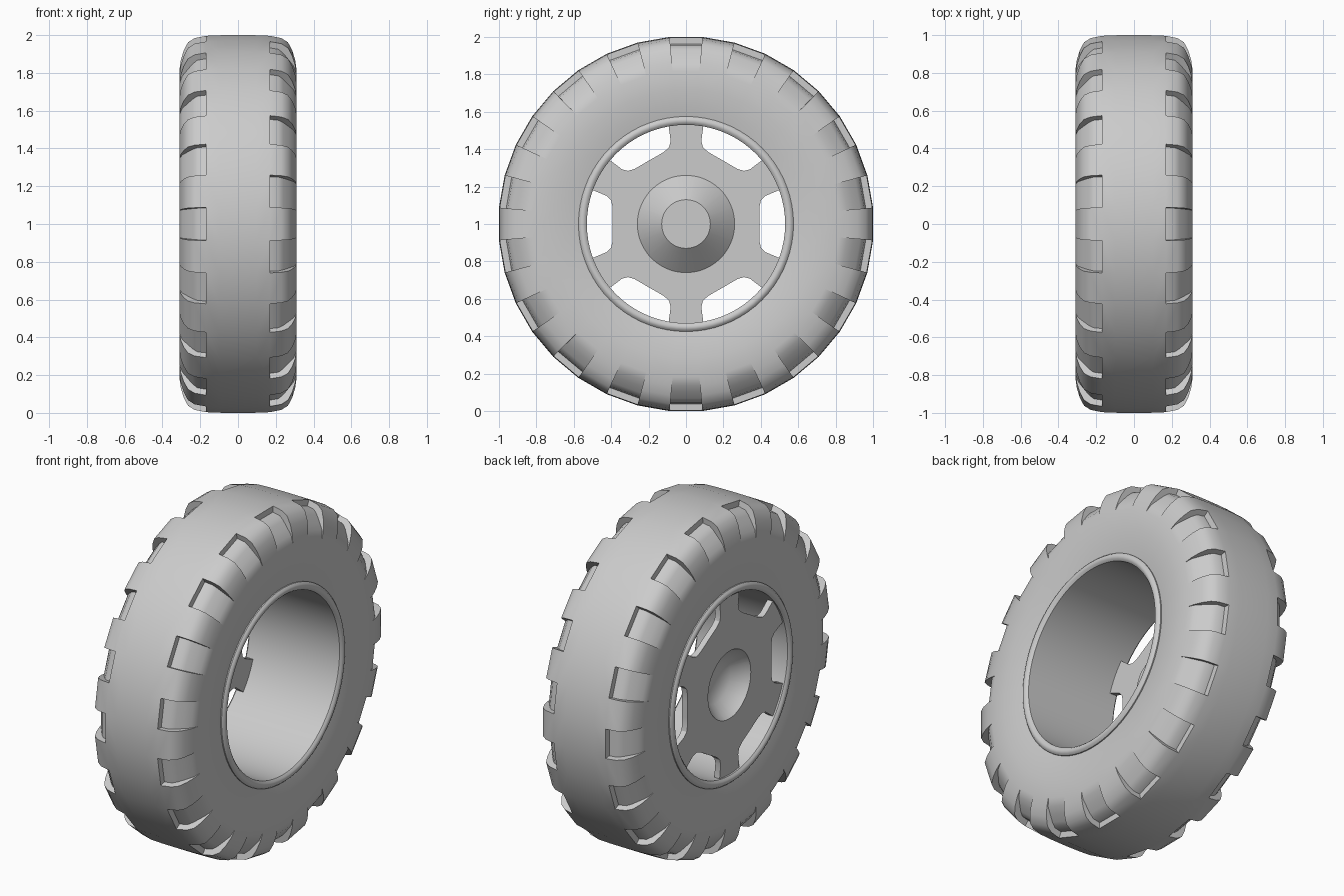
import bpy, bmesh, math

cube = bpy.data.objects.get("Cube")
if cube:
    bpy.data.objects.remove(cube)

grey = bpy.data.materials.new("plain_grey")
grey.use_nodes = True
COLOUR = (0.6, 0.6, 0.6, 1)
grey.diffuse_color = COLOUR
grey.node_tree.nodes["Principled BSDF"].inputs["Base Color"].default_value = COLOUR


def polar(x, r, deg):
    """Point around the axle, with angle measured upward from the front."""
    a = math.radians(deg)
    return (x, -r * math.cos(a), 1 + r * math.sin(a))


def finish(name, bm, angle):
    bmesh.ops.remove_doubles(bm, verts=bm.verts, dist=0.0001)
    bmesh.ops.recalc_face_normals(bm, faces=bm.faces)
    mesh = bpy.data.meshes.new(name)
    bm.to_mesh(mesh)
    bm.free()
    mesh.materials.append(grey)
    obj = bpy.data.objects.new(name, mesh)
    bpy.context.collection.objects.link(obj)
    bpy.ops.object.select_all(action='DESELECT')
    obj.select_set(True)
    bpy.context.view_layer.objects.active = obj
    bpy.ops.object.shade_smooth_by_angle(angle=math.radians(angle))


def quad(bm, points):
    unique = list(dict.fromkeys(points))
    if len(unique) > 2:
        bm.faces.new([bm.verts.new(p) for p in unique])


def strip(bm, profile, a, b):
    """Sweep a profile of (x, radius) from angle a to angle b."""
    for p, q in zip(profile, profile[1:]):
        quad(bm, [polar(*p, a), polar(*q, a), polar(*q, b), polar(*p, b)])


def mirrored(profile, side):
    return [(side * x, r) for x, r in profile]


# Tyre: half cross-section, and the sunken floor of a shoulder notch
crown = [(0, 1.004), (0.1, 1.003), (0.17, 1.0)]
shoulder = [(0.17, 1.0), (0.23, 0.988), (0.265, 0.965), (0.288, 0.92), (0.303, 0.87), (0.31, 0.82)]
floor = [(0.17, 0.965), (0.215, 0.957), (0.24, 0.935), (0.268, 0.9), (0.295, 0.865), (0.31, 0.82)]
sidewall = [(0.31, 0.82), (0.309, 0.72), (0.3, 0.63), (0.285, 0.56), (0, 0.56)]

bm = bmesh.new()
for i in range(36):
    a, b = i * 10 - 5, i * 10 + 5
    for side in (-1, 1):
        notched = (i % 2 == 0) == (side == -1)
        middle = [shoulder[0]] + floor if notched else shoulder
        for part in (crown, middle, sidewall):
            strip(bm, mirrored(part, side), a, b)
        # Notch walls, one on every step between plain and sunken shoulder
        s, f = mirrored(shoulder, side), mirrored(floor, side)
        for k in range(len(s) - 1):
            quad(bm, [polar(*p, a) for p in (s[k], s[k + 1], f[k + 1], f[k])])
finish("tyre", bm, 40)

# Rim barrel with a rounded bead on both edges
bead = [(0.27, 0.575), (0.295, 0.575), (0.306, 0.565), (0.309, 0.553), (0.306, 0.541), (0.295, 0.53)]
rim = mirrored(bead, -1) + bead[::-1]
bm = bmesh.new()
for i in range(72):
    strip(bm, rim + rim[:1], i * 5, i * 5 + 5)
finish("rim", bm, 40)

# Wheel disc: spoked outline with six windows, lofted into a conical hub
half_window = [(0, 0.393), (6.5, 0.395), (13, 0.403), (17.5, 0.42), (19.5, 0.45), (20, 0.535), (25, 0.535)]
sector = [(-d, r) for d, r in half_window[:0:-1]] + half_window + [(30, 0.535)]
outline = [(k * 60 + d, r) for k in range(6) for d, r in sector]
outline.append((outline[0][0] + 360, outline[0][1]))

hub_outside = [(-0.25, 0.26), (-0.13, 0.13), (-0.13, 0)]
hub_recess = [(-0.285, 0.2), (-0.26, 0.185), (-0.2, 0.13), (-0.175, 0.07), (-0.17, 0)]
bm = bmesh.new()
for (a, ra), (b, rb) in zip(outline, outline[1:]):
    for hub in (hub_outside, hub_recess):
        x, r = hub[0]
        quad(bm, [polar(x, ra, a), polar(x, rb, b), polar(x, r, b), polar(x, r, a)])
        strip(bm, hub, a, b)
    front, back = hub_outside[0][0], hub_recess[0][0]
    quad(bm, [polar(front, ra, a), polar(front, rb, b), polar(back, rb, b), polar(back, ra, a)])
finish("wheel_disc", bm, 30)
